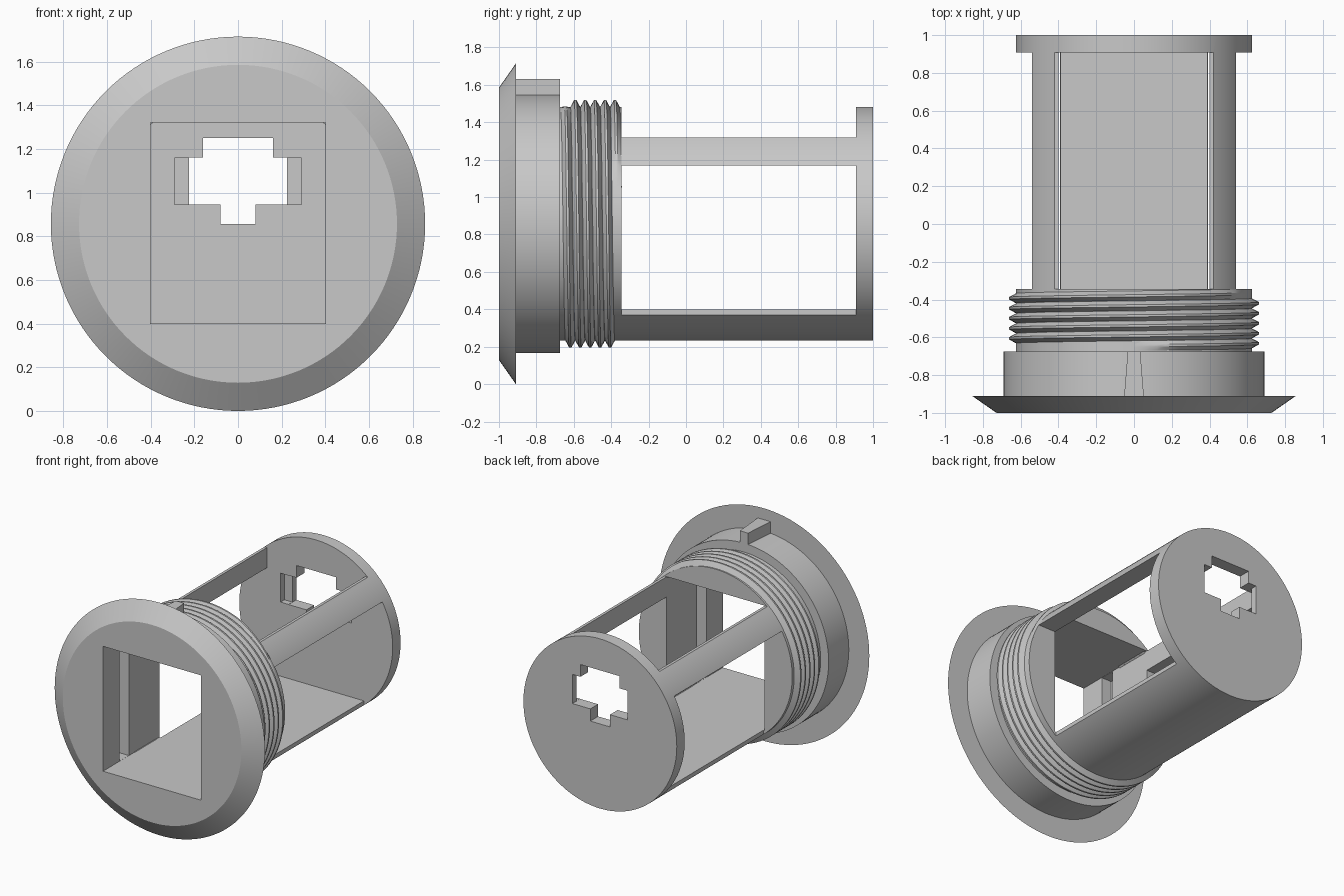
import bpy, bmesh, math
from mathutils import Vector

cube = bpy.data.objects.get("Cube")
if cube:
    bpy.data.objects.remove(cube, do_unlink=True)

AXIS_Z = 0.857          # height of the long axis
CORE, COLLAR, RIM, FACE = 0.625, 0.69, 0.857, 0.728
FRONT, BACK = -0.345, 0.91   # ends of the open cage

grey = bpy.data.materials.new("plain grey")
grey.use_nodes = True
COLOUR = (0.58, 0.58, 0.58, 1)
grey.diffuse_color = COLOUR
grey.node_tree.nodes["Principled BSDF"].inputs["Base Color"].default_value = COLOUR


def make_object(name, bm):
    bmesh.ops.recalc_face_normals(bm, faces=bm.faces)
    mesh = bpy.data.meshes.new(name)
    bm.to_mesh(mesh)
    bm.free()
    mesh.materials.append(grey)
    ob = bpy.data.objects.new(name, mesh)
    bpy.context.collection.objects.link(ob)
    return ob


def activate(ob):
    bpy.ops.object.select_all(action='DESELECT')
    ob.select_set(True)
    bpy.context.view_layer.objects.active = ob


def smooth(ob):
    activate(ob)
    bpy.ops.object.shade_smooth_by_angle(angle=math.radians(25))


def lathe(name, profile, sides=128):
    """Turn (radius, y) points around the long axis and cap both ends."""
    bm = bmesh.new()
    rings = []
    for r, y in profile:
        angles = [2 * math.pi * i / sides for i in range(sides)]
        rings.append([bm.verts.new((r * math.sin(a), y, AXIS_Z + r * math.cos(a))) for a in angles])
    for a, b in zip(rings, rings[1:]):
        for i in range(sides):
            j = (i + 1) % sides
            bm.faces.new((a[i], a[j], b[j], b[i]))
    bm.faces.new(rings[0])
    bm.faces.new(rings[-1])
    return make_object(name, bm)


def cut(target, x, y, z):
    """Remove a box given by its x, y and z ranges."""
    bm = bmesh.new()
    bmesh.ops.create_cube(bm, size=1)
    for v in bm.verts:
        v.co = Vector([r[0] if c < 0 else r[1] for c, r in zip(v.co, (x, y, z))])
    cutter = make_object("box_cutter", bm)
    cutter.hide_render = True
    activate(target)
    mod = target.modifiers.new("cut", 'BOOLEAN')
    mod.operation, mod.solver, mod.object = 'DIFFERENCE', 'EXACT', cutter
    bpy.ops.object.modifier_apply(modifier=mod.name)
    bpy.data.objects.remove(cutter, do_unlink=True)


# Turned body: bevelled flange, collar and long core
body = lathe("cage_body", [(FACE, -1), (RIM, -0.91), (COLLAR, -0.91),
                           (COLLAR, -0.675), (CORE, -0.675), (CORE, 1)])

# Square passage and open top
cut(body, (-0.4, 0.4), (-1.1, BACK), (0.4, 1.32))
cut(body, (-1, 1), (FRONT, BACK - 0.001), (1.319, 2))

# Side windows and grooves inside the passage
for s in (-1, 1):
    cut(body, sorted((s * 0.39, s)), (FRONT + 0.001, BACK - 0.002), (0.37, 1.17))
    cut(body, sorted((s * 0.38, s * 0.48)), (-0.81, -0.7), (0.401, 1.318))

# Stepped opening in the back plate, with a shallow recess on its inner side
cut(body, (-0.225, 0.225), (0.8, 1.1), (0.945, 1.16))
cut(body, (-0.16, 0.16), (0.81, 1.11), (1.05, 1.25))
cut(body, (-0.08, 0.08), (0.82, 1.12), (0.855, 1.06))
cut(body, (-0.29, 0.29), (0.83, 0.955), (0.946, 1.159))
smooth(body)

# Screw thread: a ridge swept along a helix, fading out at both ends
bm = bmesh.new()
PITCH, TURNS, STEPS = 0.053, 5.2, 96
START, END = -0.645, -0.645 + 0.053 * 5.2
previous = None
total = int(TURNS * STEPS)
for i in range(total + 1):
    a = 2 * math.pi * i / STEPS
    y = START + PITCH * i / STEPS
    fade = min(1, i / 12, (total - i) / 12)
    crest = CORE + 0.037 * fade
    points = [(CORE - 0.02, -0.026), (CORE, -0.026), (crest, -0.006),
              (crest, 0.006), (CORE, 0.026), (CORE - 0.02, 0.026)]
    ring = [bm.verts.new((r * math.sin(a), y + dy, AXIS_Z + r * math.cos(a))) for r, dy in points]
    if previous:
        for k in range(len(ring)):
            n = (k + 1) % len(ring)
            bm.faces.new((previous[k], previous[n], ring[n], ring[k]))
    else:
        bm.faces.new(ring)
    previous = ring
bm.faces.new(previous)
smooth(make_object("screw_thread", bm))

# Tapered locating key on top of the collar
bm = bmesh.new()
bmesh.ops.create_cube(bm, size=1)
for v in bm.verts:
    at_back = v.co.y > 0
    half = 0.033 if at_back else 0.052
    v.co = (math.copysign(half, v.co.x), -0.675 if at_back else -0.912,
            1.63 if v.co.z > 0 else 1.5)
make_object("locating_key", bm)
